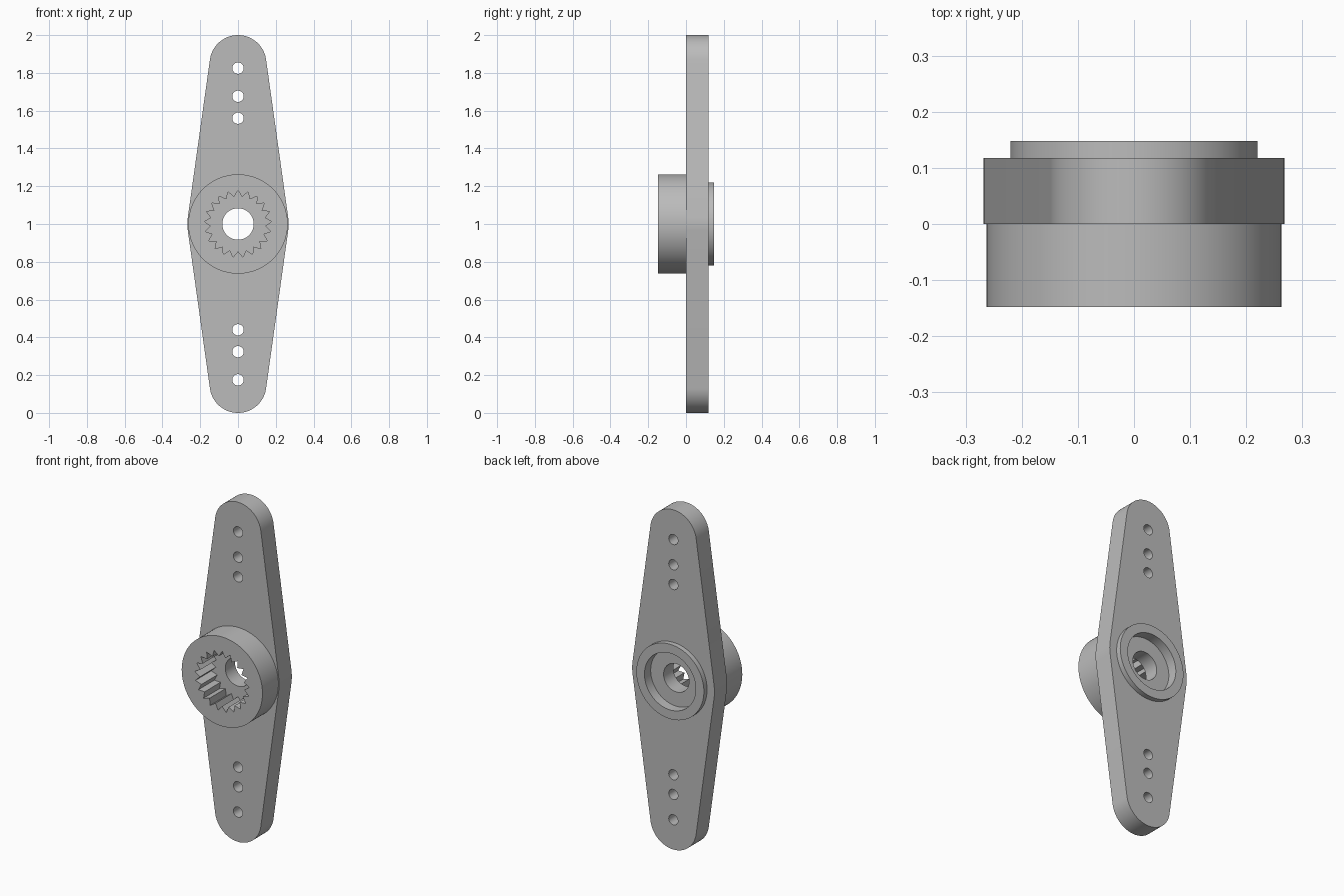
import bpy
import bmesh
from math import sin, cos, asin, pi, radians

cube = bpy.data.objects.get("Cube")
if cube:
    bpy.data.objects.remove(cube, do_unlink=True)

grey = bpy.data.materials.new("grey plastic")
grey.use_nodes = True
colour = (0.5, 0.5, 0.5, 1)
grey.diffuse_color = colour
grey.node_tree.nodes["Principled BSDF"].inputs["Base Color"].default_value = colour


def arc(radius, z, start, end, steps):
    """Points of an arc in the x-z plane about (0, z)."""
    angles = [start + (end - start) * i / steps for i in range(steps + 1)]
    return [(radius * cos(a), z + radius * sin(a)) for a in angles]


def circle(radius, z=1.0, steps=96):
    return arc(radius, z, 0, 2 * pi, steps)[:-1]


def prism(name, outline, front, back):
    """Extrude an x-z outline from y = front to y = back."""
    bm = bmesh.new()
    face = bm.faces.new([bm.verts.new((x, front, z)) for x, z in outline])
    grown = bmesh.ops.extrude_face_region(bm, geom=[face])["geom"]
    verts = [v for v in grown if isinstance(v, bmesh.types.BMVert)]
    bmesh.ops.translate(bm, verts=verts, vec=(0, back - front, 0))
    bmesh.ops.recalc_face_normals(bm, faces=bm.faces)
    mesh = bpy.data.meshes.new(name)
    bm.to_mesh(mesh)
    bm.free()
    mesh.materials.append(grey)
    obj = bpy.data.objects.new(name, mesh)
    bpy.context.collection.objects.link(obj)
    return obj


def combine(target, tool, operation):
    """Apply a boolean and discard the tool."""
    tool.hide_render = True
    mod = target.modifiers.new(tool.name, "BOOLEAN")
    mod.operation, mod.solver, mod.object = operation, "EXACT", tool
    bpy.context.view_layer.objects.active = target
    bpy.ops.object.modifier_apply(modifier=mod.name)
    bpy.data.objects.remove(tool, do_unlink=True)


# Double-ended arm: straight flanks tangent to the middle and the round tips
MID_R, TIP_R, REACH = 0.268, 0.15, 0.85
tilt = asin((MID_R - TIP_R) / REACH)
outline = (arc(MID_R, 1, -tilt, tilt, 8)
           + arc(TIP_R, 1 + REACH, tilt, pi - tilt, 40)
           + arc(MID_R, 1, pi - tilt, pi + tilt, 8)
           + arc(TIP_R, 1 - REACH, pi + tilt, 2 * pi - tilt, 40))
arm = prism("servo_arm", outline, 0, 0.118)

# Front hub and low back rim
combine(arm, prism("hub", circle(0.263), -0.148, 0.03), "UNION")
combine(arm, prism("back_rim", circle(0.22), 0.1, 0.148), "UNION")

# Toothed socket, screw bore and screw head recess
TEETH = 21
spline = []
for i in range(TEETH * 2):
    a = pi / 2 + pi * i / TEETH
    r = 0.145 if i % 2 else 0.178
    spline.append((r * cos(a), 1 + r * sin(a)))
combine(arm, prism("socket_cutter", spline, -0.2, 0), "DIFFERENCE")
combine(arm, prism("recess_cutter", circle(0.167), 0.09, 0.2), "DIFFERENCE")
combine(arm, prism("bore_cutter", circle(0.083, steps=64), -0.05, 0.15), "DIFFERENCE")

# Linkage holes on both arms
for offset in (0.56, 0.676, 0.825):
    for side in (1, -1):
        hole = prism("hole_cutter", circle(0.03, 1 + side * offset, 32), -0.05, 0.2)
        combine(arm, hole, "DIFFERENCE")

bpy.ops.object.select_all(action="DESELECT")
arm.select_set(True)
bpy.context.view_layer.objects.active = arm
bpy.ops.object.shade_smooth_by_angle(angle=radians(30))
